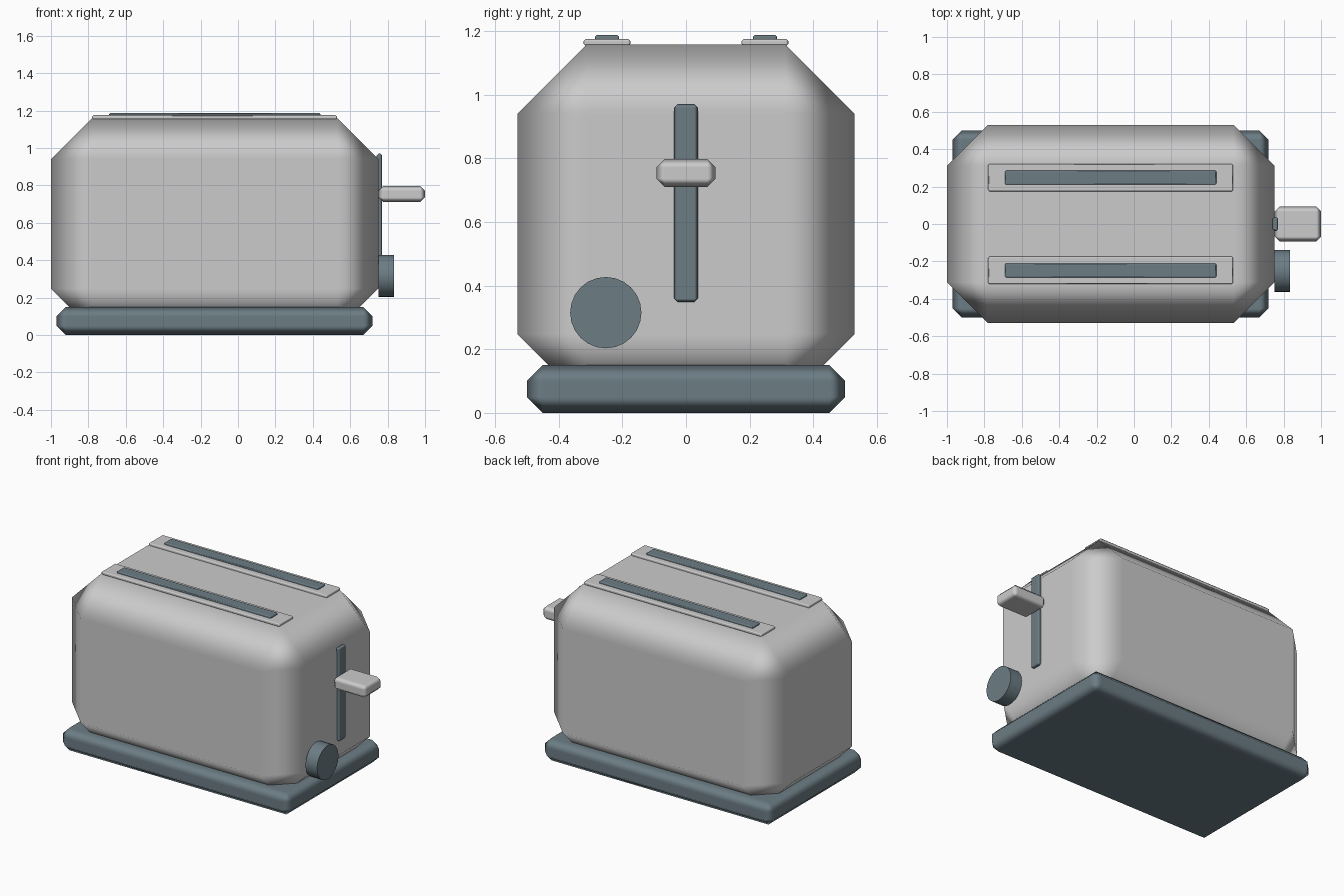
import bpy, math

if "Cube" in bpy.data.objects:
    bpy.data.objects.remove(bpy.data.objects["Cube"])

steel_blue = bpy.data.materials.new("steel_blue")
steel_blue.diffuse_color = (0.15, 0.205, 0.235, 1)
steel_blue.use_nodes = True
steel_blue.node_tree.nodes["Principled BSDF"].inputs["Base Color"].default_value = steel_blue.diffuse_color


def finish(ob, name, mat):
    ob.name = name
    if mat:
        ob.data.materials.append(mat)


def chamfered_box(name, x, y, z, bevel, mat=None):
    """Box given by (min, max) ranges, with one-segment bevels shaded smooth."""
    centre = [(a + b) / 2 for a, b in (x, y, z)]
    bpy.ops.mesh.primitive_cube_add(size=1, location=centre)
    ob = bpy.context.object
    ob.scale = [b - a for a, b in (x, y, z)]
    bpy.ops.object.transform_apply(location=False, rotation=False, scale=True)
    bpy.ops.object.shade_smooth()
    mod = ob.modifiers.new("Bevel", 'BEVEL')
    mod.width = bevel
    mod.segments = 1
    mod.limit_method = 'NONE'
    mod.harden_normals = True
    finish(ob, name, mat)
    return ob


# Housing and plinth
chamfered_box("body", (-1.0, 0.75), (-0.53, 0.53), (0.03, 1.158), 0.218)
chamfered_box("base", (-0.97, 0.72), (-0.5, 0.5), (0, 0.15), 0.05, steel_blue)

# Two bread slots with raised rims
for side, y in (("front", -0.248), ("back", 0.248)):
    chamfered_box(side + "_slot_rim", (-0.78, 0.53), (y - 0.074, y + 0.074),
                  (1.152, 1.175), 0.008)
    chamfered_box(side + "_slot", (-0.69, 0.44), (y - 0.038, y + 0.038),
                  (1.168, 1.187), 0.006, steel_blue)

# Lever track and lever on the right end
chamfered_box("lever_track", (0.74, 0.771), (-0.037, 0.037), (0.348, 0.97), 0.011, steel_blue)
chamfered_box("lever", (0.752, 1.0), (-0.093, 0.093), (0.71, 0.797), 0.026)

# Browning dial
bpy.ops.mesh.primitive_cylinder_add(vertices=24, radius=0.112, depth=0.085,
                                    location=(0.7925, -0.252, 0.315),
                                    rotation=(0, math.pi / 2, 0))
bpy.ops.object.shade_smooth_by_angle()
finish(bpy.context.object, "browning_dial", steel_blue)
